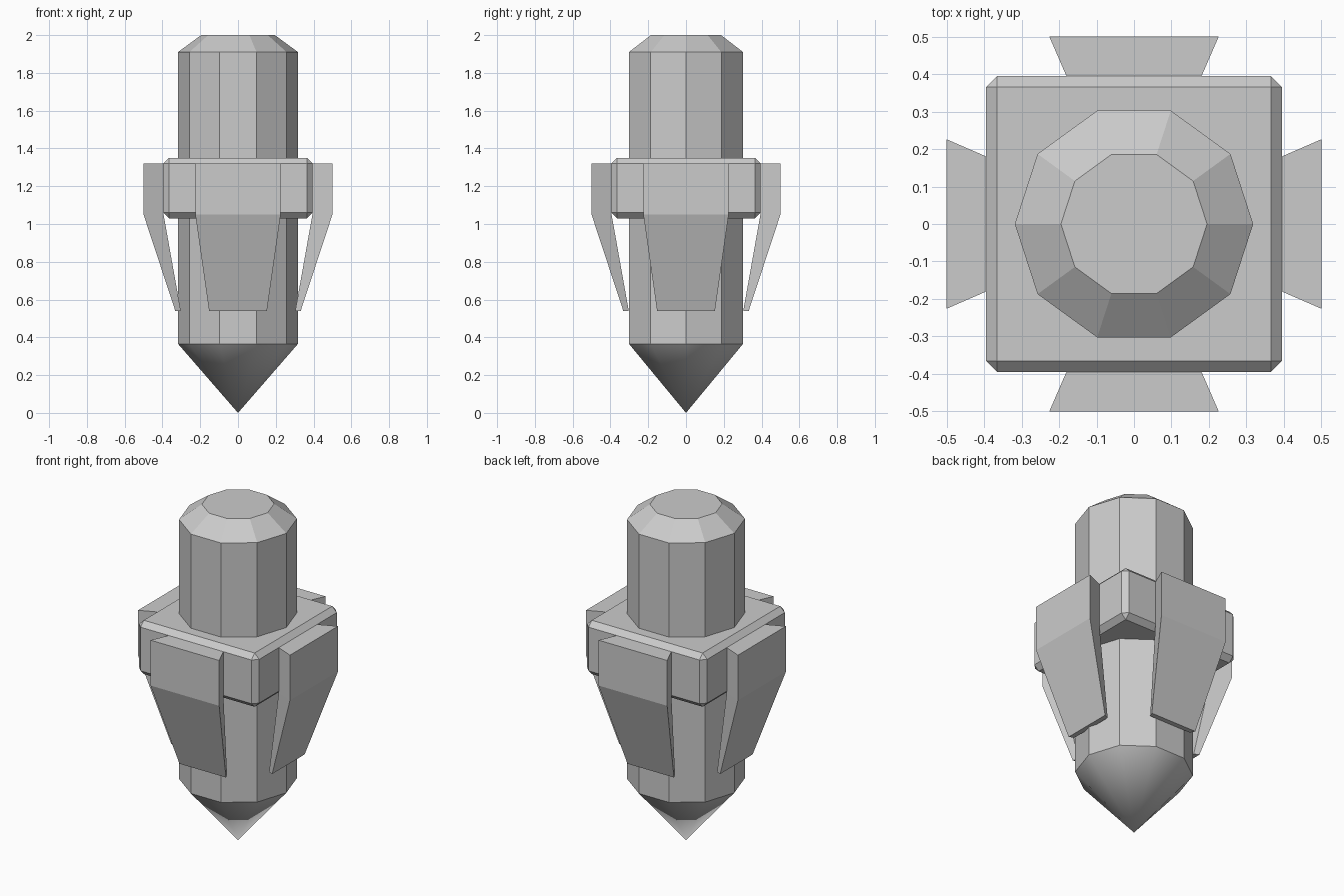
import bpy, bmesh
from math import cos, sin, pi
from mathutils import Matrix, Vector

if "Cube" in bpy.data.objects:
    bpy.data.objects.remove(bpy.data.objects["Cube"])


def make_object(name, bm):
    bmesh.ops.recalc_face_normals(bm, faces=bm.faces)
    mesh = bpy.data.meshes.new(name)
    bm.to_mesh(mesh)
    bm.free()
    obj = bpy.data.objects.new(name, mesh)
    bpy.context.collection.objects.link(obj)
    return obj


def loft(bm, rings):
    """Bridge equal-length rings of points and cap both ends."""
    loops = [[bm.verts.new(p) for p in ring] for ring in rings]
    n = len(loops[0])
    for a, b in zip(loops, loops[1:]):
        for i in range(n):
            j = (i + 1) % n
            bm.faces.new((a[i], a[j], b[j], b[i]))
    bm.faces.new(loops[0][::-1])
    bm.faces.new(loops[-1])


def decagon(r, z):
    return [(r * cos(i * pi / 5), r * sin(i * pi / 5), z) for i in range(10)]


# Ten-sided body with chamfered top
R, SHOULDER = 0.318, 0.366
bm = bmesh.new()
loft(bm, [decagon(R, SHOULDER), decagon(R, 1.91), decagon(0.195, 2.0)])
make_object("body", bm)

# Smooth pointed tip
bm = bmesh.new()
rim = [bm.verts.new(p) for p in decagon(R, SHOULDER)]
apex = bm.verts.new((0, 0, 0))
for i in range(10):
    bm.faces.new((rim[i], apex, rim[(i + 1) % 10])).smooth = True
make_object("tip", bm)

# Square collar with chamfered edges
bm = bmesh.new()
bmesh.ops.create_cube(bm, size=1, matrix=Matrix.Translation((0, 0, 1.19))
                      @ Matrix.Diagonal((0.79, 0.79, 0.32, 1)))
bmesh.ops.bevel(bm, geom=bm.edges[:], offset=0.03, segments=1,
                affect='EDGES', profile=0.5)
make_object("collar", bm)

# Four tapered fins: (z, outer distance, outer half width, inner distance, inner half width)
SECTIONS = [(0.54, 0.332, 0.153, 0.303, 0.14),
            (1.05, 0.5, 0.226, 0.394, 0.18),
            (1.32, 0.5, 0.226, 0.394, 0.18)]
for k, side in enumerate(("right", "back", "left", "front")):
    turn = Matrix.Rotation(k * pi / 2, 3, 'Z')
    bm = bmesh.new()
    loft(bm, [[turn @ Vector(p) for p in
               ((di, -wi, z), (do, -wo, z), (do, wo, z), (di, wi, z))]
              for z, do, wo, di, wi in SECTIONS])
    make_object(side + "_fin", bm)
